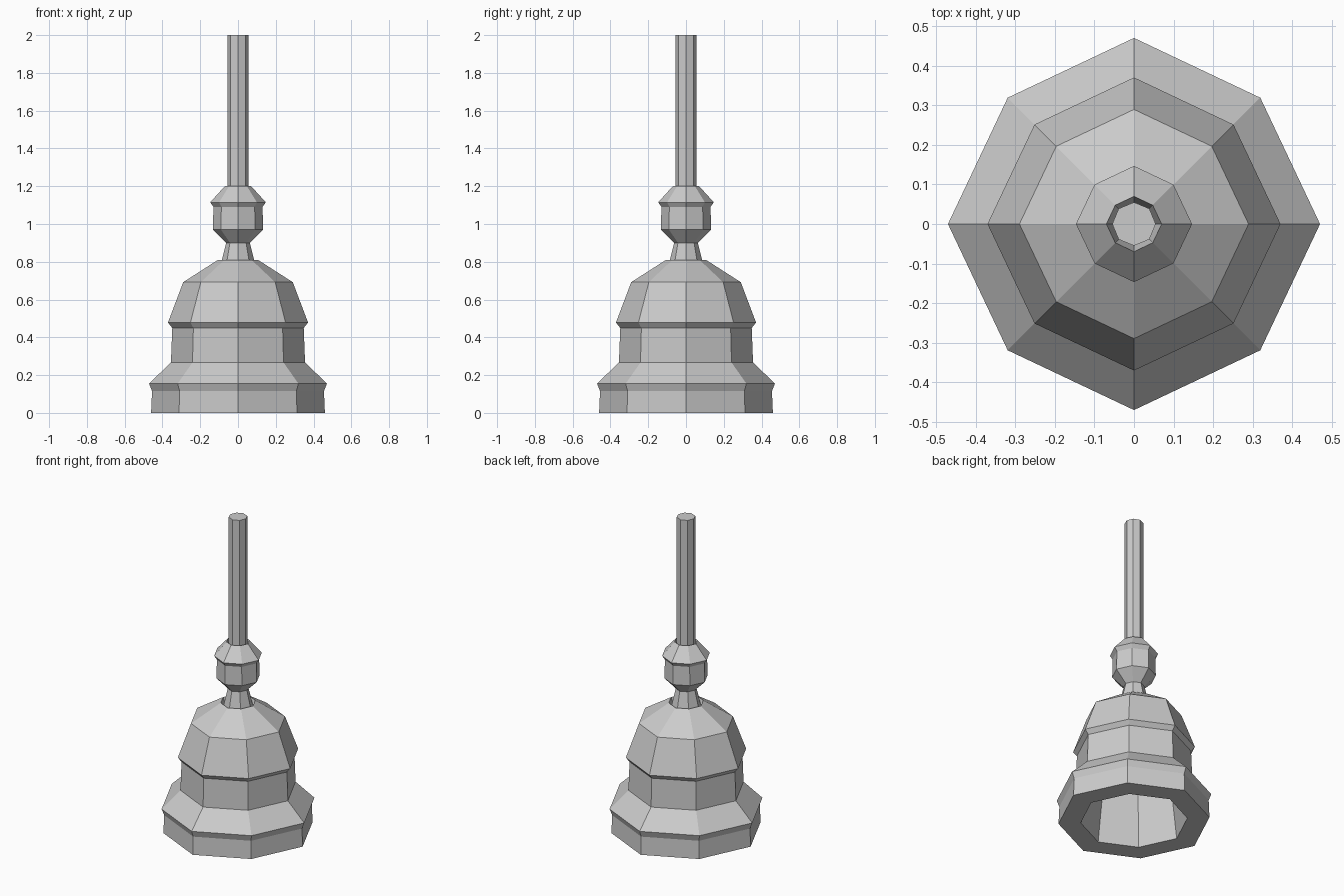
import bpy
import bmesh
import math

if "Cube" in bpy.data.objects:
    bpy.data.objects.remove(bpy.data.objects["Cube"])

SIDES = 8


def lathe(name, profile, diagonal=1.0, closed=True):
    """Spin a (radius, z) profile into a flat-sided octagonal part.
    diagonal scales the corners lying between the axes."""
    bm = bmesh.new()
    rings = []
    for r, z in profile:
        ring = []
        for i in range(SIDES):
            a = 2 * math.pi * i / SIDES
            k = r * (diagonal if i % 2 else 1.0)
            ring.append(bm.verts.new((k * math.cos(a), k * math.sin(a), z)))
        rings.append(ring)
    pairs = list(zip(rings, rings[1:]))
    if closed:
        pairs.append((rings[-1], rings[0]))
    else:
        bm.faces.new(rings[0])
        bm.faces.new(rings[-1])
    for lo, hi in pairs:
        for i in range(SIDES):
            j = (i + 1) % SIDES
            bm.faces.new((lo[i], lo[j], hi[j], hi[i]))
    bmesh.ops.recalc_face_normals(bm, faces=bm.faces)
    mesh = bpy.data.meshes.new(name)
    bm.to_mesh(mesh)
    bm.free()
    obj = bpy.data.objects.new(name, mesh)
    bpy.context.collection.objects.link(obj)
    return obj


# Hollow bell-shaped base: outer skin upwards, then the inner skin back down
lathe("bell_base", [
    (0.46, 0.0), (0.455, 0.115), (0.471, 0.155), (0.355, 0.267),
    (0.348, 0.45), (0.371, 0.478), (0.29, 0.692), (0.106, 0.81),
    (0.075, 0.73), (0.22, 0.62), (0.27, 0.42), (0.325, 0.0),
], diagonal=0.96)

# Flared neck and collar with a small socket around the rod
lathe("neck_collar", [
    (0.095, 0.77), (0.085, 0.81), (0.063, 0.90), (0.133, 0.97),
    (0.130, 1.09), (0.147, 1.115), (0.070, 1.20), (0.052, 1.12),
    (0.045, 0.77),
], diagonal=0.96)

# Long straight handle
lathe("handle_rod", [(0.055, 0.95), (0.055, 2.0)], closed=False)
